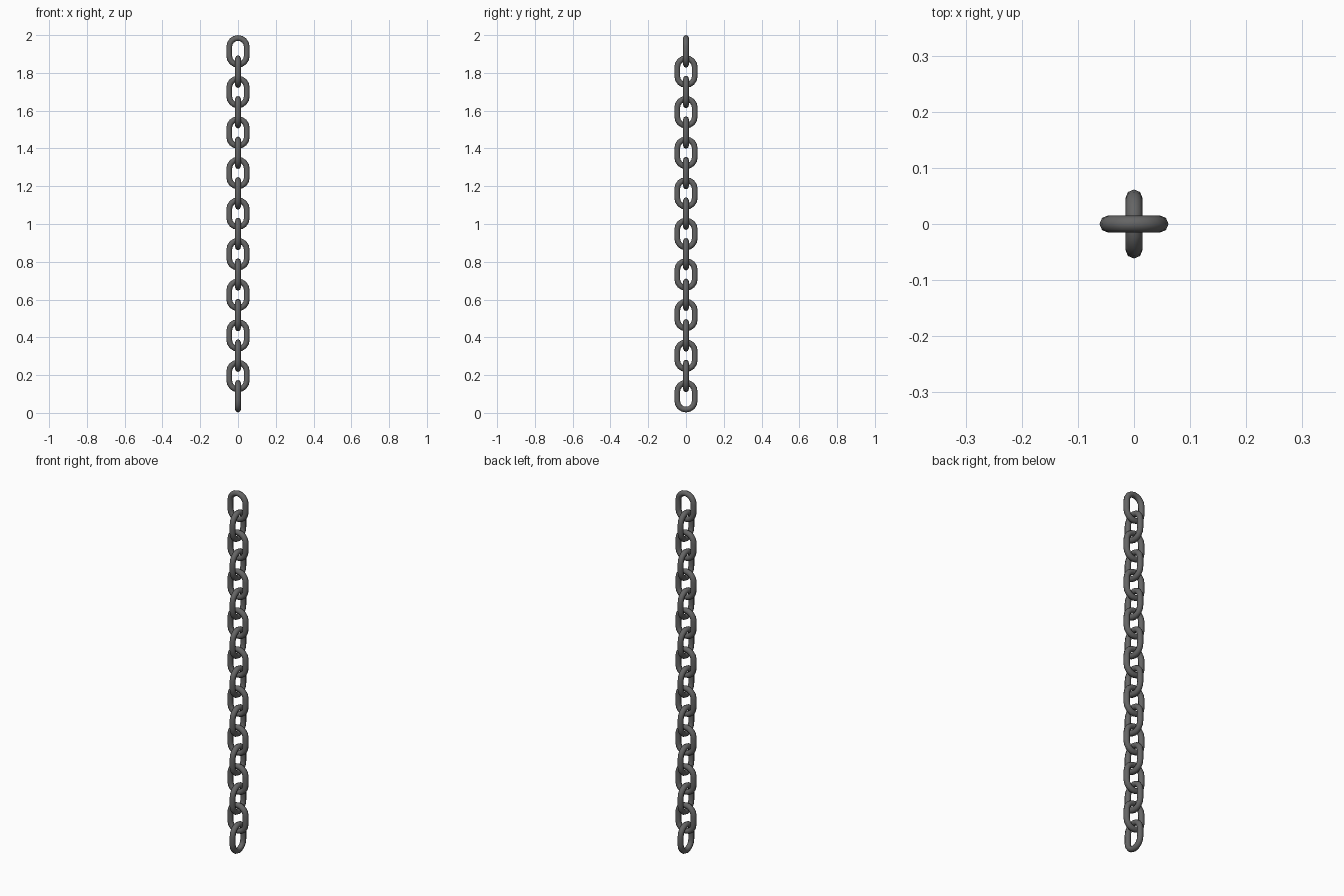
import bpy, bmesh, math
from mathutils import Vector

if "Cube" in bpy.data.objects:
    bpy.data.objects.remove(bpy.data.objects["Cube"])

LINKS, PITCH = 18, 0.1074
HEIGHT, HALF_W, WIRE = 0.172, 0.0615, 0.0152
ARC, SIDES = 8, 8          # segments per rounded end, sides of the wire


def link_mesh():
    """One oval link standing in the XZ plane, swept from a round wire."""
    r = HALF_W - WIRE
    s = HEIGHT / 2 - HALF_W
    bm = bmesh.new()
    rings = []
    for end in (0, 1):
        for i in range(ARC + 1):
            a = math.pi * (end + i / ARC)
            out = Vector((math.cos(a), 0, math.sin(a)))
            centre = out * r + Vector((0, 0, s if end == 0 else -s))
            ring = []
            for j in range(SIDES):
                b = 2 * math.pi * j / SIDES
                offset = out * math.cos(b) + Vector((0, math.sin(b), 0))
                ring.append(bm.verts.new(centre + offset * WIRE))
            rings.append(ring)
    for k, ring in enumerate(rings):
        nxt = rings[(k + 1) % len(rings)]
        for j in range(SIDES):
            m = (j + 1) % SIDES
            bm.faces.new((ring[j], ring[m], nxt[m], nxt[j]))
    bmesh.ops.recalc_face_normals(bm, faces=bm.faces)
    for f in bm.faces:
        f.smooth = True
    mesh = bpy.data.meshes.new("chain_link")
    bm.to_mesh(mesh)
    bm.free()
    return mesh


mat = bpy.data.materials.new("dark_iron")
mat.diffuse_color = (0.13, 0.13, 0.13, 1)
mat.use_nodes = True
mat.node_tree.nodes["Principled BSDF"].inputs["Base Color"].default_value = mat.diffuse_color
mesh = link_mesh()
mesh.materials.append(mat)

# Chain: every second link is turned a quarter turn
for n in range(LINKS):
    link = bpy.data.objects.new(f"chain_link_{n + 1}", mesh)
    link.location.z = 2 - HEIGHT / 2 - n * PITCH
    link.rotation_euler.z = math.pi / 2 * (n % 2)
    bpy.context.collection.objects.link(link)
